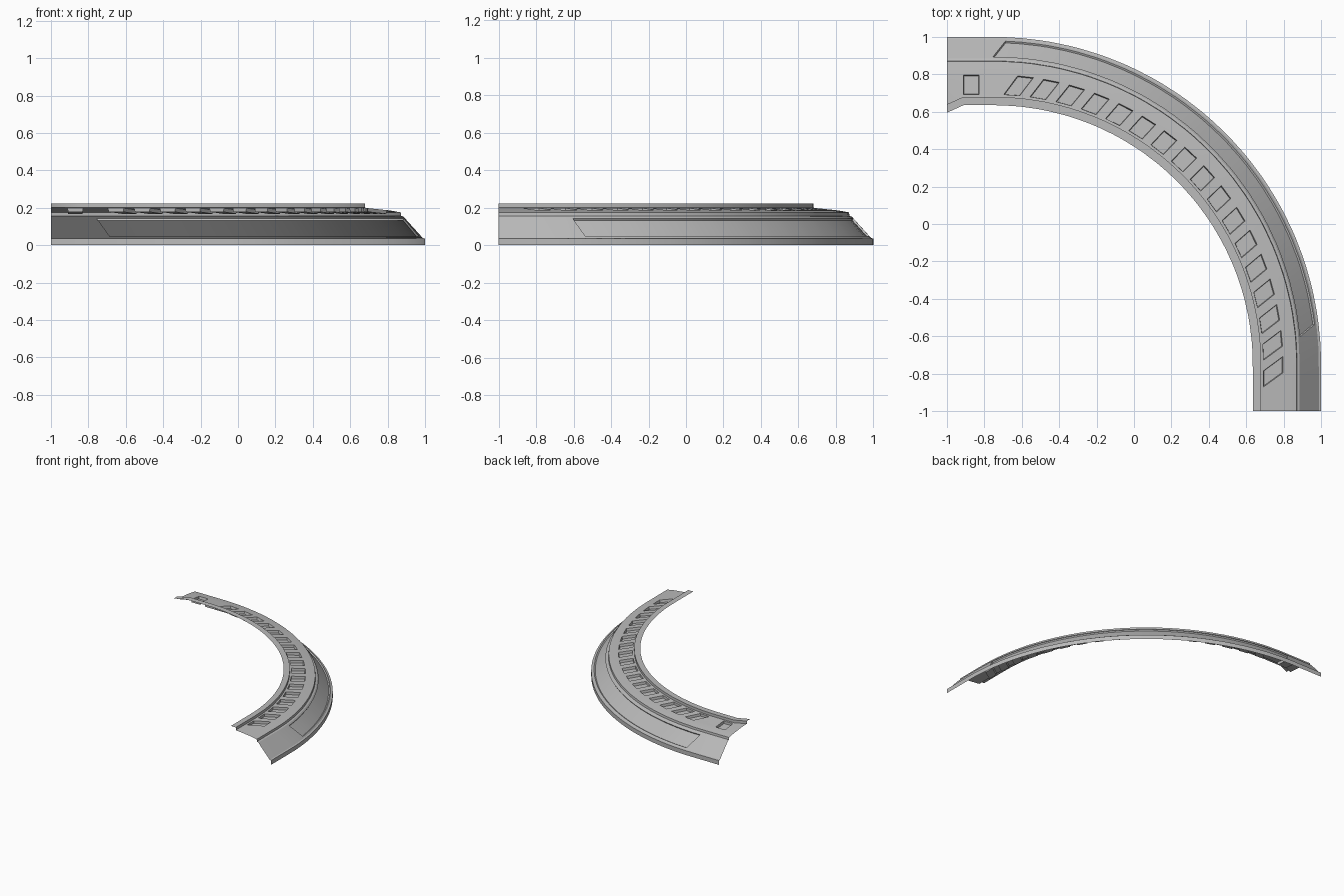
import bpy, bmesh, math

cube = bpy.data.objects.get("Cube")
if cube:
    bpy.data.objects.remove(cube, do_unlink=True)

# Single grey finish
grey = bpy.data.materials.new("plain_grey")
grey.use_nodes = True
colour = (0.5, 0.5, 0.5, 1)
grey.diffuse_color = colour
grey.node_tree.nodes["Principled BSDF"].inputs["Base Color"].default_value = colour

CENTRE = -0.75          # bend centre in x and y
R = 1.495               # radius of the deck middle line
QUARTER = R * math.pi / 2
EXTRA = 0.25            # straight run past each end of the bend

# Cross-section from the outer foot to the inner lip: (x at the straight end, z)
profile = [(1.0, 0), (1.0, 0.035), (0.988, 0.038), (0.885, 0.152), (0.872, 0.157),
           (0.87, 0.175), (0.82, 0.184), (0.797, 0.187), (0.693, 0.198),
           (0.68, 0.2), (0.68, 0.222), (0.635, 0.222)]
SLOPE_ROW, POCKET_ROW = 2, 7

# Stations along the bend: both edges of every pocket, panel start and end bay
POCKETS = 17
first, pitch, half = -0.04, 0.141, 0.043
stations = [-EXTRA]
for k in range(POCKETS):
    c = first + k * pitch
    stations += [c - half, c + half]
PANEL_END = len(stations)
stations += [2.34, 2.426, 2.51, QUARTER + EXTRA]
LAST = len(stations) - 1


def bend_point(u, x, z):
    """Place a section point at distance u along the bend."""
    r = x - CENTRE
    angle = min(max(u, 0), QUARTER) / R
    over = u - angle * R
    return (CENTRE + r * math.cos(angle) - over * math.sin(angle),
            CENTRE + r * math.sin(angle) + over * math.cos(angle), z)


def skewed(u, x, row):
    """Lean a station line towards the diagonal, about its own strip."""
    angle = min(max(u, 0), QUARTER) / R
    pivot = 0.935 if row <= 5 else 0.745
    return u + math.tan(-0.8 * (angle - math.pi / 4)) * (x - pivot)


# Curved shell
bm = bmesh.new()
grid = []
for j, u in enumerate(stations):
    line = []
    for i, (x, z) in enumerate(profile):
        v = skewed(u, x, i) if 0 < j <= PANEL_END else u
        if j == LAST and i >= 9:
            x -= 0.04       # flared inner lip at the far end
        line.append(bm.verts.new(bend_point(v, x, z)))
    grid.append(line)

panel, pockets = [], []
for j in range(LAST):
    for i in range(len(profile) - 1):
        f = bm.faces.new((grid[j][i], grid[j + 1][i],
                          grid[j + 1][i + 1], grid[j][i + 1]))
        if i == SLOPE_ROW and 4 <= j < PANEL_END:
            panel.append(f)
        is_pocket = (j % 2 == 1 and j < PANEL_END) or j == LAST - 2
        if i == POCKET_ROW and is_pocket:
            pockets.append(f)
bm.normal_update()

# Sunken side panel and sunken deck pockets
bmesh.ops.inset_region(bm, faces=panel, thickness=0.014, depth=0, use_even_offset=True)
bmesh.ops.inset_region(bm, faces=panel, thickness=0.003, depth=-0.01, use_even_offset=True)
bmesh.ops.inset_individual(bm, faces=pockets, thickness=0.003, depth=-0.02,
                           use_even_offset=True)

mesh = bpy.data.meshes.new("curved_trim")
bm.to_mesh(mesh)
bm.free()
mesh.materials.append(grey)
trim = bpy.data.objects.new("curved_trim", mesh)
bpy.context.collection.objects.link(trim)
bpy.context.view_layer.objects.active = trim
trim.select_set(True)
bpy.ops.object.shade_smooth_by_angle(angle=math.radians(25))
